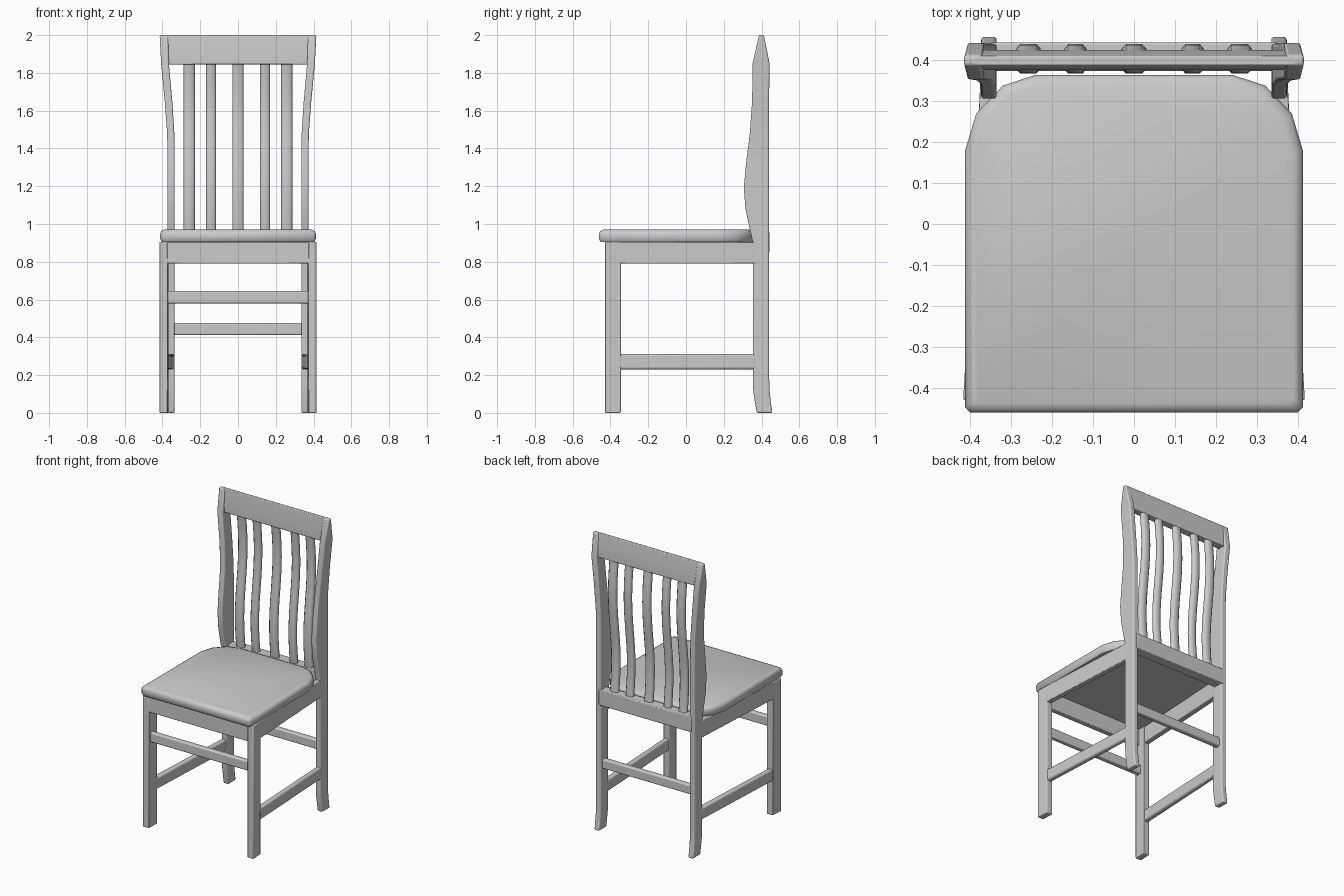
import bpy, bmesh, math
from mathutils import Vector

if "Cube" in bpy.data.objects:
    bpy.data.objects.remove(bpy.data.objects["Cube"])


def loft(name, rings, bevel=0.0, segments=2, mirror=False, angle=35):
    """Skin a closed solid through equal-length rings of points."""
    bm = bmesh.new()
    vs = [[bm.verts.new(p) for p in r] for r in rings]
    n = len(vs[0])
    for a, b in zip(vs, vs[1:]):
        for i in range(n):
            j = (i + 1) % n
            bm.faces.new((a[i], a[j], b[j], b[i]))
    bm.faces.new(vs[0])
    bm.faces.new(vs[-1])
    bmesh.ops.recalc_face_normals(bm, faces=bm.faces)
    me = bpy.data.meshes.new(name)
    bm.to_mesh(me)
    bm.free()
    ob = bpy.data.objects.new(name, me)
    bpy.context.collection.objects.link(ob)
    if bevel:
        m = ob.modifiers.new("bevel", 'BEVEL')
        m.width, m.segments = bevel, segments
        m.limit_method, m.angle_limit = 'ANGLE', math.radians(40)
    if mirror:
        m = ob.modifiers.new("mirror", 'MIRROR')
        m.use_mirror_merge = False
    bpy.ops.object.select_all(action='DESELECT')
    bpy.context.view_layer.objects.active = ob
    ob.select_set(True)
    bpy.ops.object.shade_smooth_by_angle(angle=math.radians(angle))
    return ob


def rect(x0, x1, y0, y1, z):
    return [(x0, y0, z), (x1, y0, z), (x1, y1, z), (x0, y1, z)]


def beam(name, a, b, width, z0, z1, bevel=0.006, segments=2, mirror=False):
    """Horizontal bar between two (x, y) points."""
    a, b = Vector(a), Vector(b)
    d = (b - a).normalized()
    s = Vector((-d.y, d.x)) * width / 2
    rings = []
    for p in (a, b):
        l, r = p - s, p + s
        rings.append([(l.x, l.y, z0), (r.x, r.y, z0), (r.x, r.y, z1), (l.x, l.y, z1)])
    return loft(name, rings, bevel, segments, mirror)


# Seat: front-square, back-rounded slab with softened top edge
half = [(0.40, -0.46), (0.412, -0.448), (0.412, 0.18), (0.385, 0.27),
        (0.32, 0.338), (0.24, 0.364)]
outline = half + [(-x, y) for x, y in reversed(half)]


def seat_ring(inset, z):
    return [(x * (1 - inset / 0.41), -0.047 + (y + 0.047) * (1 - inset / 0.41), z)
            for x, y in outline]


loft("seat", [seat_ring(0.008, 0.905), seat_ring(0.0, 0.92), seat_ring(0.0, 0.948),
              seat_ring(0.006, 0.963), seat_ring(0.022, 0.97)], angle=50)

# Front legs, turned slightly to follow the tapered frame
loft("front_leg", [[(0.372, -0.43, z), (0.417, -0.43, z), (0.412, -0.345, z), (0.367, -0.345, z)]
                   for z in (0.0, 0.905)], 0.005, 2, True)

# Back legs running up into the back posts: z, inner x, outer x, front y, back y
post = [(0.0, 0.335, 0.373, 0.375, 0.458), (0.05, 0.335, 0.373, 0.366, 0.45),
        (0.12, 0.335, 0.373, 0.356, 0.442), (0.2, 0.335, 0.373, 0.354, 0.44),
        (0.9, 0.335, 0.373, 0.354, 0.44), (0.97, 0.335, 0.373, 0.338, 0.44),
        (1.08, 0.335, 0.373, 0.315, 0.44), (1.19, 0.335, 0.373, 0.306, 0.44),
        (1.32, 0.335, 0.373, 0.318, 0.44), (1.48, 0.337, 0.375, 0.338, 0.44),
        (1.65, 0.348, 0.388, 0.35, 0.44), (1.85, 0.366, 0.407, 0.353, 0.442),
        (2.0, 0.37, 0.415, 0.386, 0.412)]
loft("back_post", [rect(i, o, f, b, z) for z, i, o, f, b in post], 0.008, 3, True)

# Seat frame
beam("side_apron", (0.397, -0.41), (0.355, 0.37), 0.036, 0.79, 0.905, 0.004, 2, True)
beam("front_apron", (-0.40, -0.41), (0.40, -0.41), 0.036, 0.79, 0.905, 0.004)
beam("back_apron", (-0.35, 0.408), (0.35, 0.408), 0.07, 0.85, 0.955, 0.005)

# Stretchers
beam("side_stretcher", (0.391, -0.36), (0.356, 0.37), 0.036, 0.23, 0.312, 0.012, 3, True)
beam("front_stretcher", (-0.39, -0.395), (0.39, -0.395), 0.036, 0.58, 0.645, 0.008, 3)
beam("back_stretcher", (-0.345, 0.402), (0.345, 0.402), 0.036, 0.412, 0.475, 0.008, 3)

# Top rail, thin with a narrowed upper edge
loft("top_rail", [[(x, 0.376, 1.845), (x, 0.425, 1.845), (x, 0.424, 1.9),
                   (x, 0.41, 2.0), (x, 0.387, 2.0), (x, 0.376, 1.9)]
                  for x in (-0.395, 0.395)], 0.004, 2)


# Back slats: S-curved, with rounded cross-section
def slat(name, cx, w, mirror):
    rings = []
    for k in range(13):
        t = k / 12
        y = 0.403 - 0.018 * math.sin(2 * math.pi * t)
        rings.append([(cx + u * w / 2, y + v * 0.018, 0.92 + 0.95 * t) for u, v in
                      [(-1, -.4), (-.65, -1), (.65, -1), (1, -.4),
                       (1, .4), (.65, 1), (-.65, 1), (-1, .4)]])
    loft(name, rings, mirror=mirror, angle=50)


slat("center_slat", 0.0, 0.06, False)
slat("inner_slat", 0.143, 0.054, True)
slat("outer_slat", 0.258, 0.06, True)
